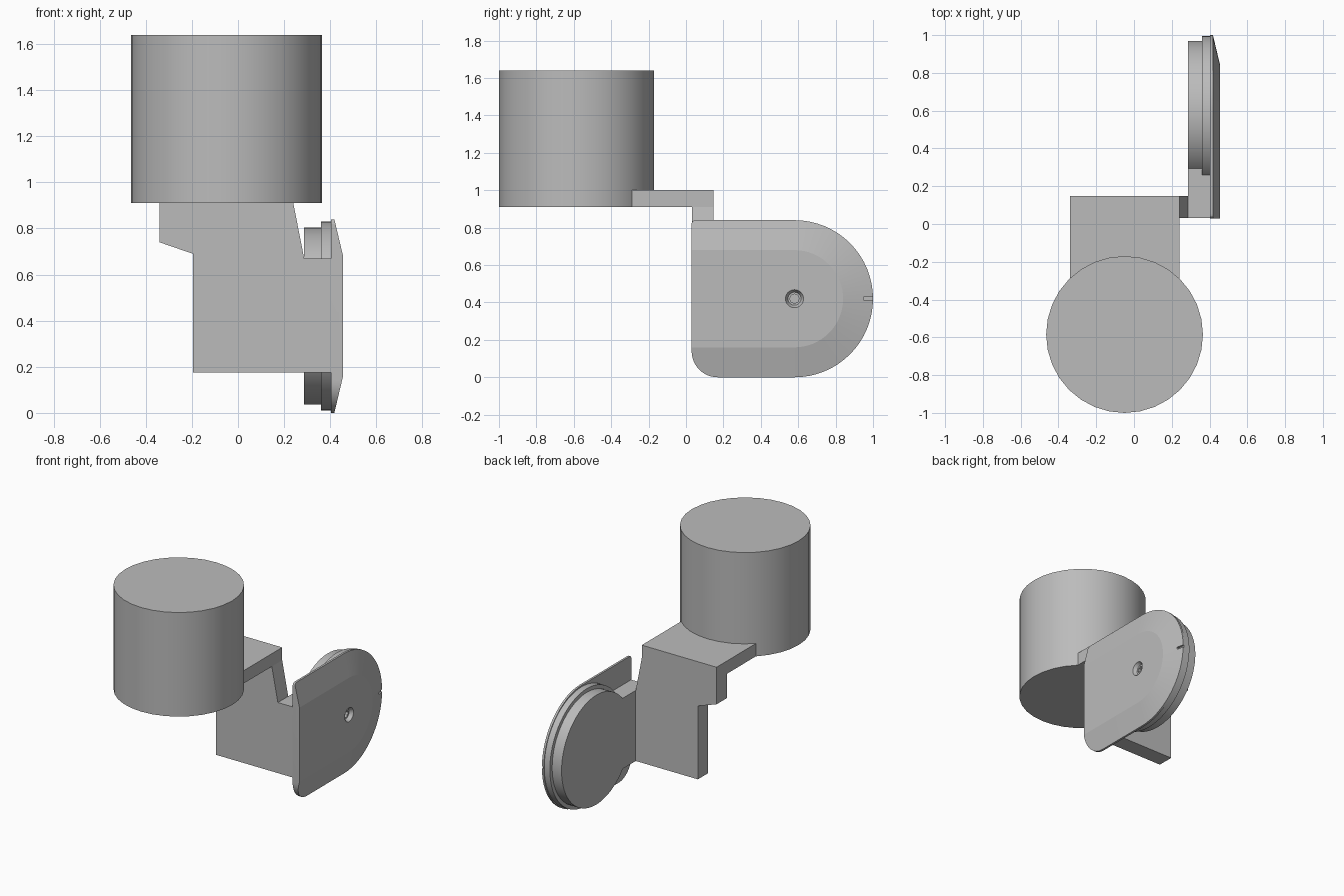
import bpy, bmesh, math
from mathutils import Matrix, Vector

cube = bpy.data.objects.get("Cube")
if cube:
    bpy.data.objects.remove(cube, do_unlink=True)

grey = bpy.data.materials.new("plain grey")
grey.use_nodes = True
colour = (0.5, 0.5, 0.5, 1)
grey.diffuse_color = colour
grey.node_tree.nodes["Principled BSDF"].inputs["Base Color"].default_value = colour


def finish(name, bm):
    bmesh.ops.recalc_face_normals(bm, faces=bm.faces)
    mesh = bpy.data.meshes.new(name)
    bm.to_mesh(mesh)
    bm.free()
    mesh.materials.append(grey)
    obj = bpy.data.objects.new(name, mesh)
    bpy.context.collection.objects.link(obj)
    return obj


def smooth(obj, degrees):
    bpy.ops.object.select_all(action="DESELECT")
    obj.select_set(True)
    bpy.context.view_layer.objects.active = obj
    bpy.ops.object.shade_smooth_by_angle(angle=math.radians(degrees))


def box(name, low, high):
    low, high = Vector(low), Vector(high)
    bm = bmesh.new()
    bmesh.ops.create_cube(bm, size=1)
    bmesh.ops.scale(bm, vec=high - low, verts=bm.verts)
    bmesh.ops.translate(bm, vec=(low + high) / 2, verts=bm.verts)
    return finish(name, bm)


def cylinder(name, centre, r1, r2, depth, sides, along_x=False):
    bm = bmesh.new()
    bmesh.ops.create_cone(bm, cap_ends=True, segments=sides,
                          radius1=r1, radius2=r2, depth=depth)
    if along_x:
        bmesh.ops.rotate(bm, matrix=Matrix.Rotation(math.pi / 2, 3, "Y"), verts=bm.verts)
    bmesh.ops.translate(bm, vec=centre, verts=bm.verts)
    return finish(name, bm)


def cut(obj, cutters):
    for cutter in cutters:
        mod = obj.modifiers.new("cut", "BOOLEAN")
        mod.operation = "DIFFERENCE"
        mod.solver = "EXACT"
        mod.object = cutter
    graph = bpy.context.evaluated_depsgraph_get()
    mesh = bpy.data.meshes.new_from_object(obj.evaluated_get(graph))
    obj.modifiers.clear()
    obj.data = mesh
    for cutter in cutters:
        bpy.data.objects.remove(cutter, do_unlink=True)


# Canister
smooth(cylinder("canister", (-0.05, -0.585, 1.275), 0.415, 0.415, 0.73, 32), 30)

# Bracket: upright stepped plate, shelf under the canister, neck to the disc
profile = [(-0.34, 1.0), (-0.34, 0.74), (-0.195, 0.69), (-0.195, 0.175),
           (0.287, 0.175), (0.287, 0.67), (0.24, 0.91), (0.24, 1.0)]
bm = bmesh.new()
face = bm.faces.new([bm.verts.new((x, 0.032, z)) for x, z in profile])
side = bmesh.ops.extrude_face_region(bm, geom=[face])["geom"]
bmesh.ops.translate(bm, vec=(0, 0.115, 0),
                    verts=[v for v in side if isinstance(v, bmesh.types.BMVert)])
finish("bracket_plate", bm)
box("bracket_shelf", (-0.34, -0.29, 0.91), (0.24, 0.04, 1.0))
box("bracket_neck", (0.287, 0.032, 0.175), (0.41, 0.5, 0.67))

# Disc and its wider flange
CY, CZ, R, INNER = 0.58, 0.42, 0.42, 0.26
smooth(cylinder("disc", (0.335, 0.585, CZ), 0.384, 0.384, 0.096, 64, True), 30)
smooth(cylinder("disc_flange", (0.382, 0.585, CZ), 0.41, 0.41, 0.044, 64, True), 30)

# Cover: outline in y and z, with a long sloping border around three sides
FRONT = 0.03


def arc(cy, cz, r, start, end, steps):
    for i in range(steps + 1):
        a = math.radians(start + (end - start) * i / steps)
        yield cy + r * math.cos(a), cz + r * math.sin(a)


outline = (list(arc(FRONT + 0.14, 0.14, 0.14, 180, 270, 12))
           + list(arc(CY, CZ, R, -90, 90, 32))
           + list(arc(FRONT + 0.02, 0.82, 0.02, 90, 180, 4)))
bm = bmesh.new()
back, rim, top = [], [], []
for y, z in outline:
    if y > CY + 0.001:
        dist = math.hypot(y - CY, z - CZ)
        inner = (CY + (y - CY) * INNER / dist, CZ + (z - CZ) * INNER / dist)
    else:
        dist = abs(z - CZ)
        inner = (y, CZ + math.copysign(INNER, z - CZ))
    x = 0.418 + 0.038 * (R - dist) / (R - INNER)
    back.append(bm.verts.new((0.403, y, z)))
    rim.append(bm.verts.new((x, y, z)))
    top.append(bm.verts.new((0.456, *inner)))
bm.faces.new(back)
bm.faces.new(top)
count = len(outline)
for i in range(count):
    j = (i + 1) % count
    bm.faces.new((back[i], back[j], rim[j], rim[i]))
    if j:
        bm.faces.new((rim[i], rim[j], top[j], top[i]))
bm.faces.new((rim[-1], rim[0], top[0], top[-1]))
bmesh.ops.remove_doubles(bm, verts=bm.verts, dist=0.0001)
cover = finish("cover", bm)

# Countersunk screw hole and pointer notch
cut(cover, [cylinder("sink_cutter", (0.446, CY, CZ), 0.035, 0.051, 0.03, 32, True),
            box("notch_cutter", (0.41, 0.95, CZ - 0.008), (0.5, 1.1, CZ + 0.008))])
cut(cover, [cylinder("socket_cutter", (0.436, CY, CZ), 0.025, 0.025, 0.05, 8, True)])
smooth(cover, 10)
